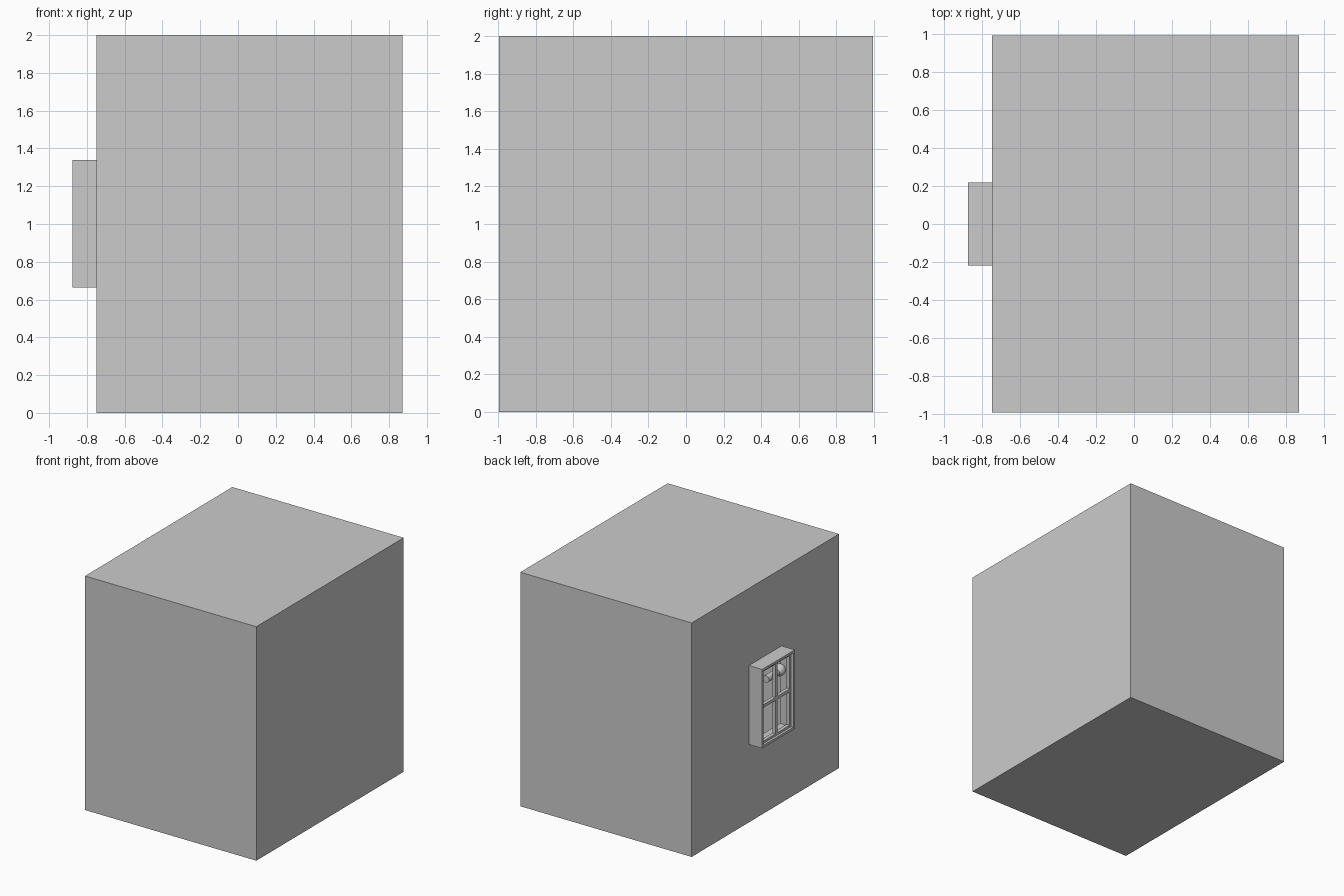
import bpy, bmesh
from math import pi

if "Cube" in bpy.data.objects:
    bpy.data.objects.remove(bpy.data.objects["Cube"])

X0, X1, Y, Z = -0.75, 0.87, 0.995, 2.0      # room shell
WX, WY, WZ0, WZ1 = -0.875, 0.22, 0.665, 1.34  # window box
T = 0.02                                     # casing thickness


def mesh_object(name, bm):
    bmesh.ops.recalc_face_normals(bm, faces=bm.faces)
    me = bpy.data.meshes.new(name)
    bm.to_mesh(me)
    bm.free()
    ob = bpy.data.objects.new(name, me)
    bpy.context.collection.objects.link(ob)
    return ob


def box(name, x, y, z):
    bm = bmesh.new()
    bmesh.ops.create_cube(bm, size=1)
    for v in bm.verts:
        for i, (a, b) in enumerate((x, y, z)):
            v.co[i] = a if v.co[i] < 0 else b
    return mesh_object(name, bm)


def frame(name, x, hy, z0, z1, t):
    """Rectangular frame lying in the yz plane, extruded along x."""
    bm = bmesh.new()
    rings = []
    for px, d in ((x[0], 0), (x[0], t), (x[1], t), (x[1], 0)):
        rings.append([bm.verts.new((px, sy * (hy - d), z)) for sy, z in
                      ((-1, z0 + d), (1, z0 + d), (1, z1 - d), (-1, z1 - d))])
    for r in range(4):
        a, b = rings[r], rings[(r + 1) % 4]
        for i in range(4):
            j = (i + 1) % 4
            bm.faces.new((a[i], a[j], b[j], b[i]))
    return mesh_object(name, bm)


# room: thin hollow shell whose left wall has the window opening
bm = bmesh.new()
corners = ((-1, 0), (1, 0), (1, 1), (-1, 1))
far = [bm.verts.new((X1, s * Y, Z * k)) for s, k in corners]
near = [bm.verts.new((X0, s * Y, Z * k)) for s, k in corners]
hole = [bm.verts.new((X0, s * (WY - T), (WZ1 - T) if k else (WZ0 + T))) for s, k in corners]
bm.faces.new(far)
for a, b in ((far, near), (near, hole)):
    for i in range(4):
        j = (i + 1) % 4
        bm.faces.new((a[i], a[j], b[j], b[i]))
mesh_object("room_shell", bm)

# window casing and recessed sash
frame("window_casing", (WX, X0), WY, WZ0, WZ1, T)
SX = (-0.855, -0.825)
frame("window_sash", SX, WY - T, WZ0 + T, WZ1 - T, 0.02)

# glazing bars
zm = (WZ0 + WZ1) / 2
box("vertical_bar", SX, (-0.013, 0.013), (WZ0 + 0.04, WZ1 - 0.04))
box("horizontal_bar", SX, (-WY + 0.04, WY - 0.04), (zm - 0.013, zm + 0.013))

# small round lamp behind the upper panes
bpy.ops.mesh.primitive_uv_sphere_add(segments=24, ring_count=12, radius=0.05,
                                     location=(-0.79, -0.135, 1.178))
lamp = bpy.context.object
lamp.name = "lamp_globe"
bpy.ops.object.shade_smooth()
bpy.ops.mesh.primitive_cylinder_add(vertices=24, radius=0.03, depth=0.17,
                                    location=(-0.79, -0.035, 1.17), rotation=(pi / 2, 0, 0))
arm = bpy.context.object
arm.name = "lamp_arm"
bpy.ops.object.shade_smooth_by_angle()
